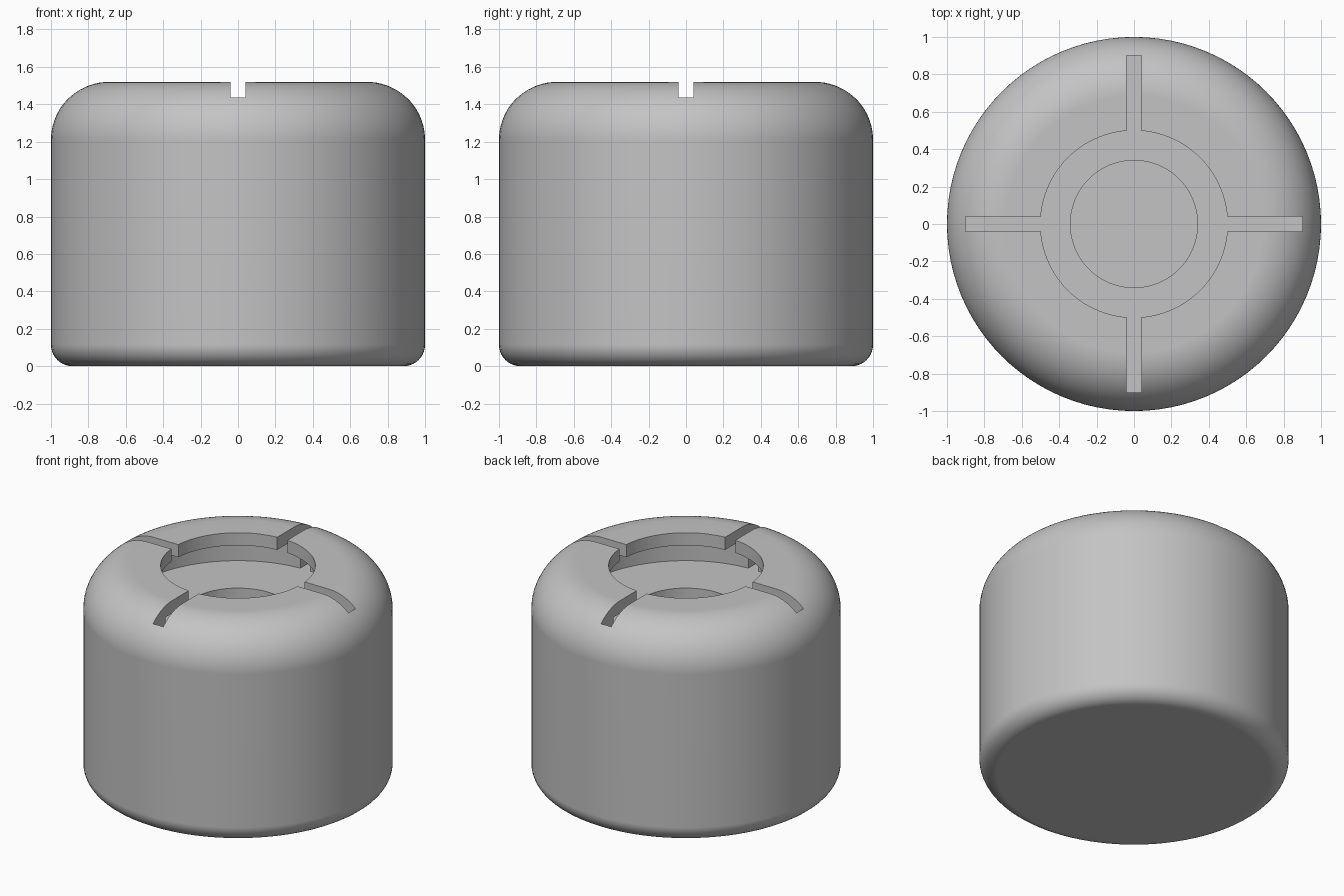
import bpy
import bmesh
from math import cos, sin, pi, radians

old = bpy.data.objects.get("Cube")
if old:
    bpy.data.objects.remove(old, do_unlink=True)

HEIGHT = 1.52
FLOOR = 1.2        # floor of the hollow under the rim
CEILING = 1.43     # underside of the rim


def make_material(name, rgb):
    mat = bpy.data.materials.new(name)
    mat.use_nodes = True
    colour = (*rgb, 1.0)
    mat.diffuse_color = colour
    mat.node_tree.nodes["Principled BSDF"].inputs["Base Color"].default_value = colour
    return mat


def fillet(cx, cz, r, start, end, steps):
    """Points of a rounded corner, angles in degrees."""
    angles = [radians(start + (end - start) * i / steps) for i in range(steps + 1)]
    return [(cx + r * cos(a), cz + r * sin(a)) for a in angles]


def lathe(name, profile, segments):
    """Spin a profile of (radius, height) points around z."""
    bm = bmesh.new()
    verts = [bm.verts.new((r, 0, z)) for r, z in profile]
    edges = [bm.edges.new(pair) for pair in zip(verts, verts[1:])]
    bmesh.ops.spin(bm, geom=verts + edges, cent=(0, 0, 0), axis=(0, 0, 1),
                   angle=2 * pi, steps=segments)
    bmesh.ops.remove_doubles(bm, verts=bm.verts[:], dist=0.0001)
    bmesh.ops.recalc_face_normals(bm, faces=bm.faces[:])
    mesh = bpy.data.meshes.new(name)
    bm.to_mesh(mesh)
    bm.free()
    obj = bpy.data.objects.new(name, mesh)
    bpy.context.collection.objects.link(obj)
    return obj


# Rounded body with an undercut hollow and a blind centre hole
profile = [(0, 0)]
profile += fillet(0.885, 0.115, 0.115, -90, 0, 10)
profile += fillet(0.69, HEIGHT - 0.31, 0.31, 0, 90, 18)
profile += [(0.5, HEIGHT), (0.5, CEILING), (0.76, CEILING), (0.76, FLOOR),
            (0.34, FLOOR), (0.34, 0.6), (0, 0.6)]
body = lathe("body", profile, 96)
body.data.materials.append(make_material("grey", (0.55, 0.55, 0.55)))

bpy.ops.object.select_all(action='DESELECT')
bpy.context.view_layer.objects.active = body
body.select_set(True)

# Crossed slots cut through the rim
for size in ((1.8, 0.08), (0.08, 1.8)):
    bm = bmesh.new()
    bmesh.ops.create_cube(bm, size=1)
    bmesh.ops.scale(bm, vec=(*size, 0.5), verts=bm.verts[:])
    bmesh.ops.translate(bm, vec=(0, 0, FLOOR + 0.25), verts=bm.verts[:])
    mesh = bpy.data.meshes.new("slot_cutter")
    bm.to_mesh(mesh)
    bm.free()
    cutter = bpy.data.objects.new("slot_cutter", mesh)
    cutter.hide_render = True
    bpy.context.collection.objects.link(cutter)
    cut = body.modifiers.new("slot", 'BOOLEAN')
    cut.operation = 'DIFFERENCE'
    cut.solver = 'EXACT'
    cut.object = cutter
    bpy.ops.object.modifier_apply(modifier=cut.name)
    bpy.data.objects.remove(cutter, do_unlink=True)

# Smooth rounded surfaces, sharp rims
bpy.ops.object.shade_smooth_by_angle(angle=radians(30))
weighted = body.modifiers.new("weighted_normals", 'WEIGHTED_NORMAL')
weighted.keep_sharp = True
